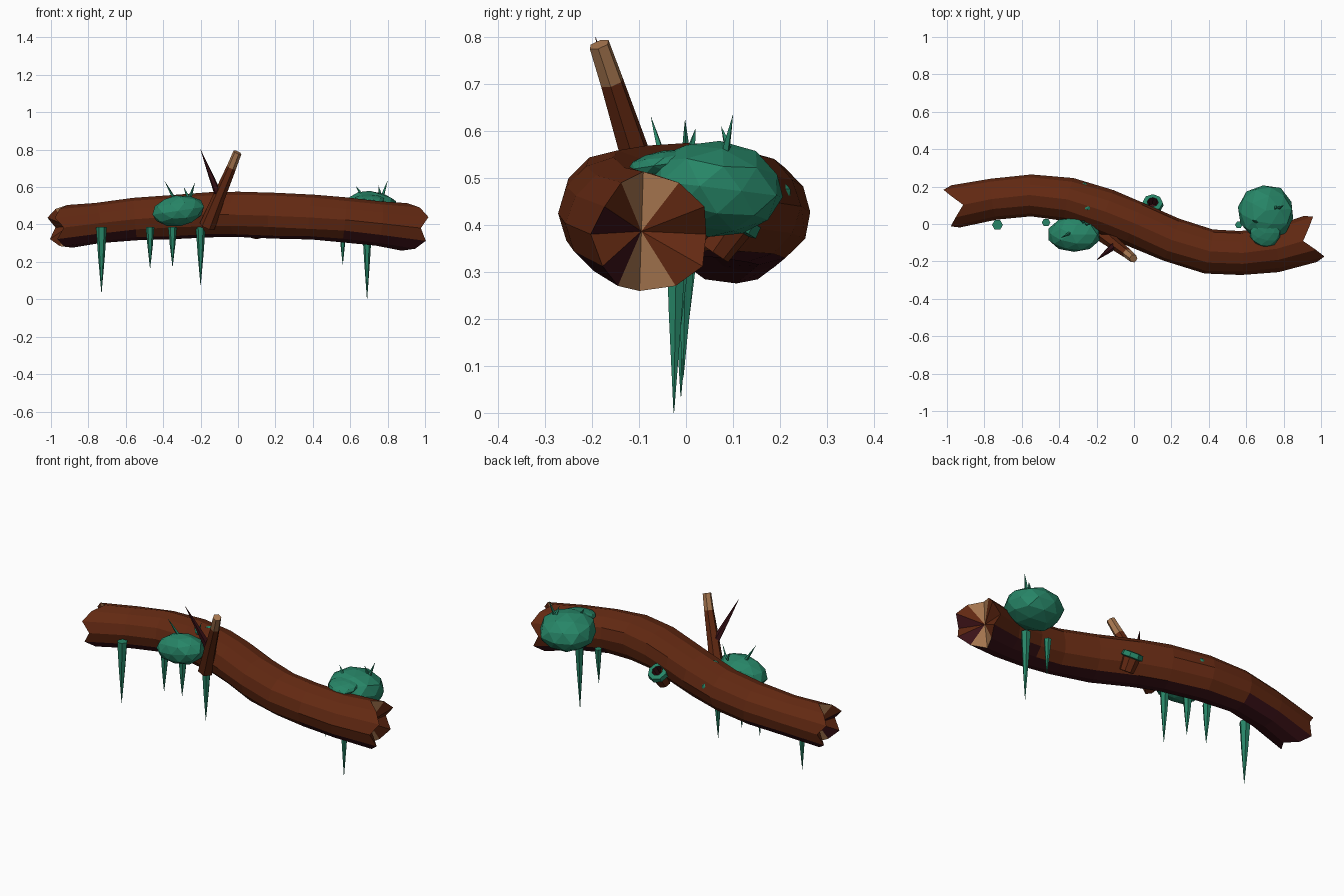
import bpy, bmesh, math, random
from mathutils import Vector, Matrix, Euler

if "Cube" in bpy.data.objects:
    bpy.data.objects.remove(bpy.data.objects["Cube"])

random.seed(4)


def material(name, rgb):
    m = bpy.data.materials.new(name)
    m.diffuse_color = (*rgb, 1)
    m.use_nodes = True
    m.node_tree.nodes["Principled BSDF"].inputs["Base Color"].default_value = m.diffuse_color
    return m


BARK = material("bark_brown", (0.125, 0.022, 0.006))
DARK = material("dark_underside", (0.045, 0.006, 0.009))
WOOD = material("cut_wood", (0.39, 0.185, 0.08))
MOSS = material("moss_green", (0.02, 0.235, 0.135))


def finish(name, bm, mats):
    bmesh.ops.recalc_face_normals(bm, faces=bm.faces)
    me = bpy.data.meshes.new(name)
    bm.to_mesh(me)
    bm.free()
    for m in mats:
        me.materials.append(m)
    ob = bpy.data.objects.new(name, me)
    bpy.context.collection.objects.link(ob)
    return ob


def ring(bm, centre, axis, r, sides):
    """Circle of vertices square to an axis."""
    q = Vector(axis).to_track_quat('Z', 'Y')
    return [bm.verts.new(Vector(centre) + q @ Vector((r * math.cos(a), r * math.sin(a), 0)))
            for a in (2 * math.pi * i / sides for i in range(sides))]


def bridge(bm, a, b, mat=0):
    n = len(a)
    for i in range(n):
        bm.faces.new((a[i], a[(i + 1) % n], b[(i + 1) % n], b[i])).material_index = mat


def tube(name, stops, sides, mats):
    """Tapered limb: stops are (point, radius, material of the section below)."""
    bm = bmesh.new()
    axis = Vector(stops[-1][0]) - Vector(stops[0][0])
    rings = [ring(bm, p, axis, r, sides) for p, r, _ in stops]
    for a, b, s in zip(rings, rings[1:], stops[1:]):
        bridge(bm, a, b, s[2])
    bm.faces.new(rings[0]).material_index = stops[0][2]
    bm.faces.new(rings[-1]).material_index = stops[-1][2]
    return finish(name, bm, mats)


def spike(name, base, tip, r, sides, mat):
    base, tip = Vector(base), Vector(tip)
    mid = base.lerp(tip, 0.45)
    return tube(name, [(base, r, 0), (mid, r * 0.62, 0), (tip, r * 0.03, 0)], sides, [mat])


# Log trunk: an S-shaped path of x, y, z, radius
PATH = [(-0.90, 0.105, 0.390, 0.115), (-0.75, 0.135, 0.408, 0.110), (-0.55, 0.155, 0.428, 0.112),
        (-0.35, 0.130, 0.440, 0.116), (-0.15, 0.065, 0.450, 0.120), (0.00, 0.005, 0.453, 0.122),
        (0.20, -0.085, 0.447, 0.122), (0.40, -0.145, 0.438, 0.120), (0.57, -0.155, 0.425, 0.118),
        (0.75, -0.135, 0.404, 0.121), (0.89, -0.095, 0.387, 0.128)]
SIDES = 12
# Splinter length of the broken ends by angle from horizontal
SPLINTER = {0: 0.055, 30: 0.095, 60: 0.055, 90: 0.0}
bm = bmesh.new()
rings = []
for k, (x, y, z, r) in enumerate(PATH):
    a, b = Vector(PATH[max(k - 1, 0)][:3]), Vector(PATH[min(k + 1, len(PATH) - 1)][:3])
    t = (b - a).normalized()
    side = Vector((-t.y, t.x, 0)).normalized()
    up = t.cross(side)
    end = -1 if k == 0 else 1 if k == len(PATH) - 1 else 0
    verts = []
    for i in range(SIDES):
        ang = math.radians(30 * i)
        rr = r * (1 if end else random.uniform(0.97, 1.03))
        p = Vector((x, y, z)) + side * rr * math.cos(ang) + up * rr * math.sin(ang)
        if end:
            fold = abs((30 * i + 90) % 180 - 90)
            p += t * end * SPLINTER[fold]
        verts.append(bm.verts.new(p))
    rings.append(verts)
for k in range(len(rings) - 1):
    flare = abs(PATH[k][0] + PATH[k + 1][0]) / 2 > 0.6
    for i in range(SIDES):
        j = (i + 1) % SIDES
        f = bm.faces.new((rings[k][i], rings[k][j], rings[k + 1][j], rings[k + 1][i]))
        # dark belly, wider towards the ends
        f.material_index = 1 if i in (8, 9) or (flare and i in (7, 10)) else 0
# Broken ends: fans with bare wood at top and bottom
for verts, p, s in ((rings[0], PATH[0], -1), (rings[-1], PATH[-1], 1)):
    hub = bm.verts.new((p[0] + s * 0.005, p[1], p[2]))
    for i in range(SIDES):
        f = bm.faces.new((verts[i], verts[(i + 1) % SIDES], hub))
        f.material_index = 2 if i in (2, 3, 8, 9) else 1 if i in (7, 5) else 0
finish("log_trunk", bm, [BARK, DARK, WOOD])

# Upright branch with a bare tip, and its twig
tube("branch", [((-0.165, -0.055, 0.39), 0.043, 0), ((-0.105, -0.105, 0.54), 0.034, 0),
                ((-0.035, -0.158, 0.705), 0.026, 0), ((-0.003, -0.185, 0.785), 0.023, 1)],
     6, [BARK, WOOD])
spike("twig", (-0.105, -0.115, 0.56), (-0.20, -0.193, 0.80), 0.021, 5, DARK)

# Hollow knot stump on the back, mossy rim around a dark hole
bm = bmesh.new()
axis = Vector((0.02, 0.55, 0.8)).normalized()
rim = Vector((0.10, 0.115, 0.425))
loops = [ring(bm, rim + axis * d, axis, r, 8) for d, r in
         ((-0.10, 0.038), (-0.03, 0.045), (-0.025, 0.058), (0.0, 0.054), (0.004, 0.03), (-0.05, 0.024))]
for a, b, m in zip(loops, loops[1:], (0, 2, 2, 2, 1)):
    bridge(bm, a, b, m)
bm.faces.new(loops[-1]).material_index = 1
bm.faces.new(loops[0])
finish("hollow_knot", bm, [BARK, DARK, MOSS])


def clump(name, loc, size, rot=(0, 0, 0), detail=2):
    """Faceted mossy lump."""
    bm = bmesh.new()
    bmesh.ops.create_icosphere(bm, subdivisions=detail, radius=1)
    for v in bm.verts:
        v.co *= random.uniform(0.96, 1.03)
    bm.transform(Matrix.LocRotScale(Vector(loc), Euler(rot), Vector(size)))
    return finish(name, bm, [MOSS])


clump("moss_big", (0.705, 0.06, 0.478), (0.153, 0.15, 0.103), (-0.12, 0, 0.1))
clump("moss_big_lip", (0.70, -0.045, 0.53), (0.085, 0.08, 0.03), (0.15, 0, 0))
clump("moss_front", (-0.32, -0.055, 0.473), (0.143, 0.097, 0.083), (0, -0.15, 0))
clump("moss_patch", (-0.27, 0.205, 0.46), (0.03, 0.02, 0.038), detail=1)
clump("moss_dot", (-0.24, 0.09, 0.555), (0.03, 0.02, 0.012), detail=1)

# Hanging moss strands: x, y, tip height, radius
for x, y, tip, r in ((-0.73, -0.005, 0.035, 0.029), (-0.47, 0.008, 0.165, 0.023),
                     (-0.35, 0.0, 0.175, 0.024), (-0.20, 0.0, 0.075, 0.026),
                     (0.56, -0.005, 0.185, 0.02), (0.69, -0.02, 0.0, 0.026)):
    spike("hanging_strand", (x, y, 0.385), (x, y - 0.006, tip), r, 6, MOSS)

# Grass blades: base, tip
for base, tip in (((-0.345, -0.05, 0.545), (-0.392, -0.075, 0.632)),
                  ((-0.255, 0.0, 0.55), (-0.23, -0.002, 0.625)),
                  ((-0.27, 0.01, 0.55), (-0.29, 0.02, 0.60)),
                  ((0.775, 0.085, 0.56), (0.80, 0.10, 0.635)),
                  ((0.76, 0.09, 0.565), (0.75, 0.075, 0.61)),
                  ((0.66, 0.01, 0.56), (0.63, 0.02, 0.605))):
    spike("grass_blade", base, tip, 0.009, 4, MOSS)
